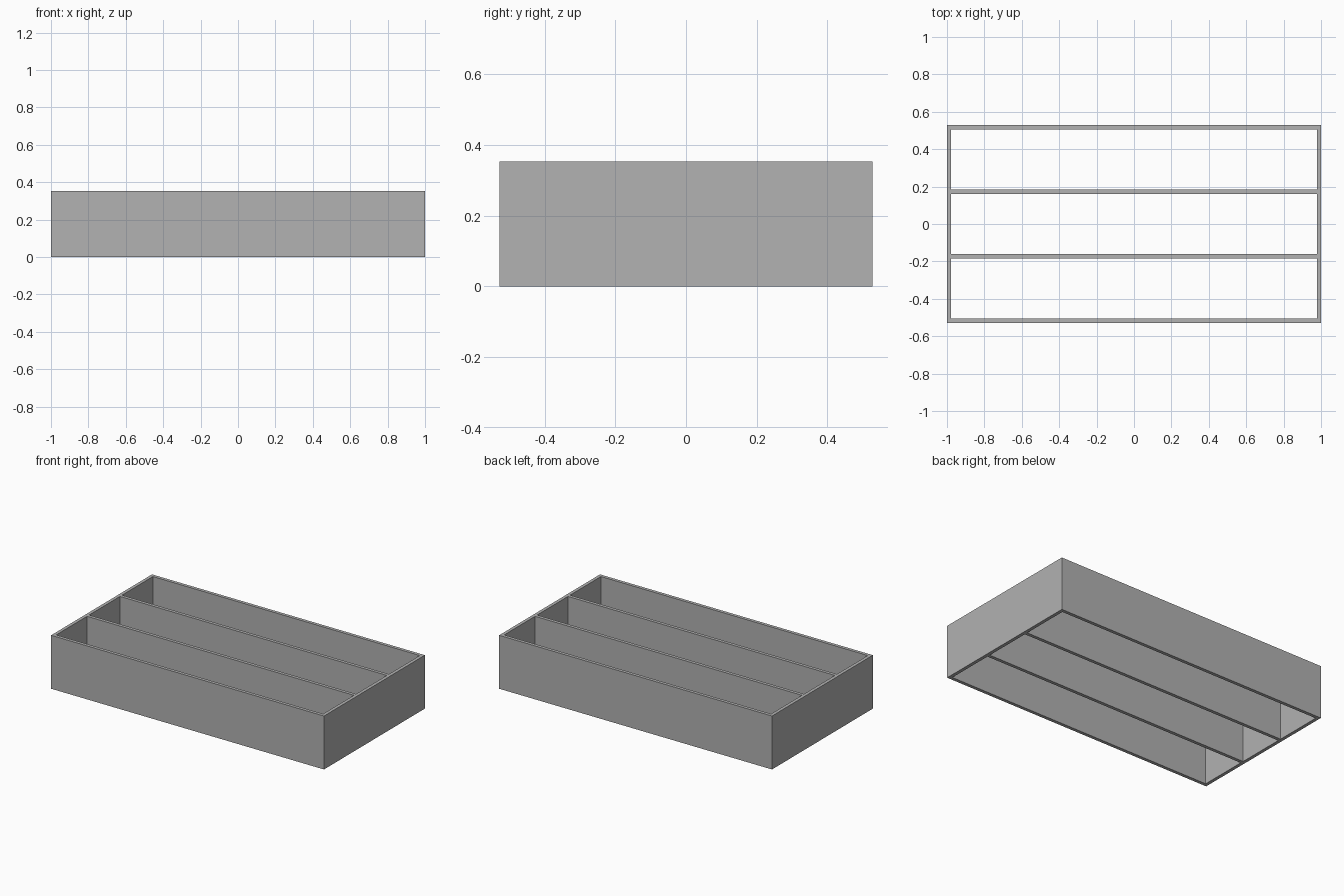
import bpy

cube = bpy.data.objects.get("Cube")
if cube:
    bpy.data.objects.remove(cube, do_unlink=True)

LENGTH, WIDTH, HEIGHT, WALL = 2.0, 1.056, 0.354, 0.022

grey = bpy.data.materials.new("plain grey")
grey.use_nodes = True
colour = (0.445, 0.445, 0.445, 1)
grey.diffuse_color = colour
grey.node_tree.nodes["Principled BSDF"].inputs["Base Color"].default_value = colour


def board(name, x, y, size_x, size_y):
    """Upright board standing on the ground."""
    bpy.ops.mesh.primitive_cube_add(size=1, location=(x, y, HEIGHT / 2))
    obj = bpy.context.object
    obj.name = name
    obj.scale = (size_x, size_y, HEIGHT)
    bpy.ops.object.transform_apply(location=False, rotation=False, scale=True)
    obj.data.materials.append(grey)


# End boards span the full width
for side, name in ((-1, "right_end"), (1, "left_end")):
    board(name, side * (LENGTH - WALL) / 2, 0, WALL, WIDTH)

# Long boards fit between the ends, evenly spaced, open above and below
spacing = (WIDTH - WALL) / 3
for i, name in enumerate(("front_wall", "front_divider", "back_divider", "back_wall")):
    board(name, 0, (i - 1.5) * spacing, LENGTH - 2 * WALL, WALL)
